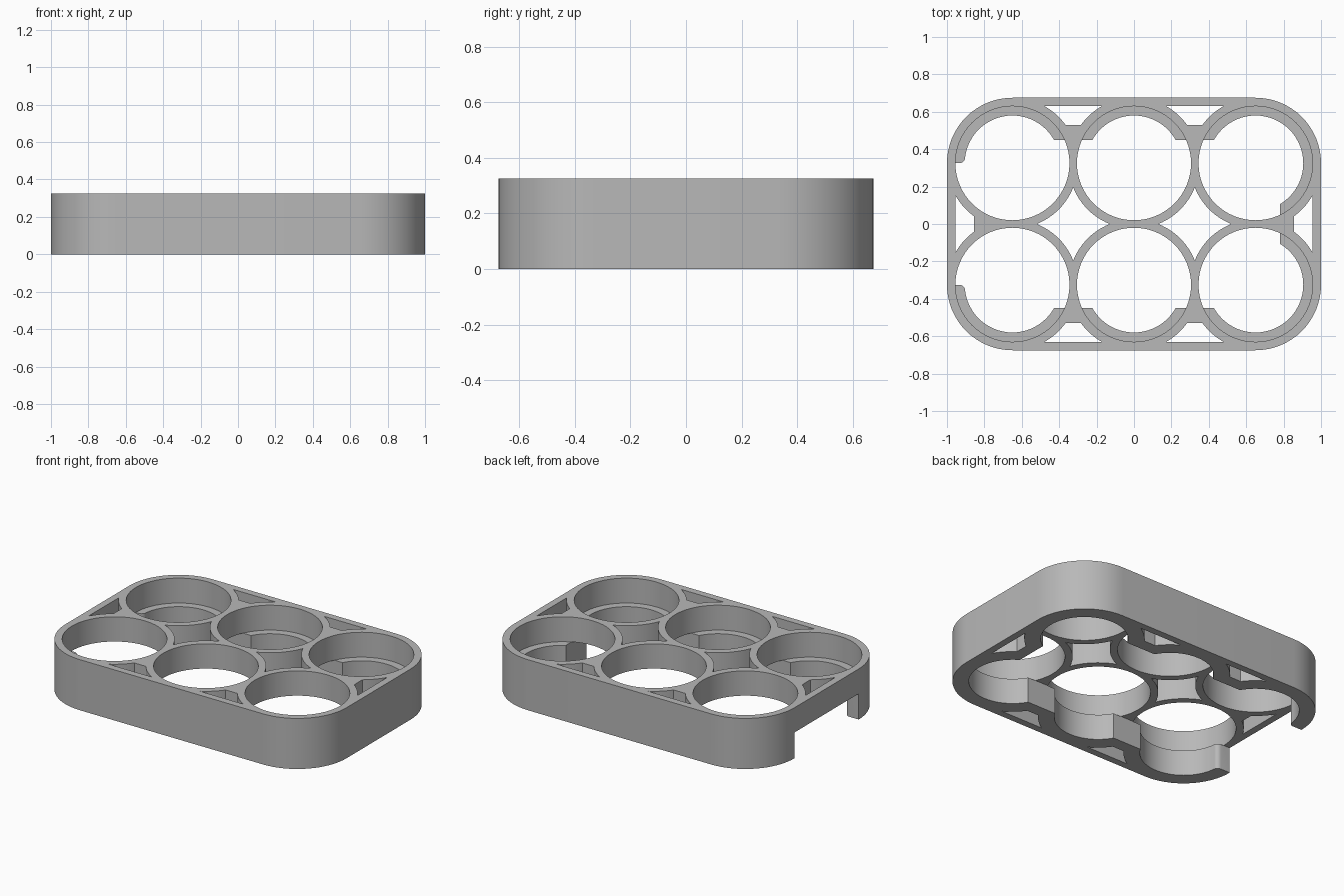
import bpy
import bmesh
from math import acos, asin, cos, degrees, radians, sin

cube = bpy.data.objects.get("Cube")
if cube:
    bpy.data.objects.remove(cube, do_unlink=True)

HEIGHT, LEDGE = 0.325, 0.165      # full height, height of the inner ledge
PITCH, ROW = 0.65, 0.325          # cell centres
OUTER, HOLE, LIP = 0.35, 0.305, 0.255
BELOW, ABOVE = -0.1, 0.5          # cutter overshoot


def arc(cx, cy, r, start, end, steps=12):
    """Points along an arc, angles in degrees."""
    angles = [radians(start + (end - start) * i / steps) for i in range(steps + 1)]
    return [(cx + r * cos(a), cy + r * sin(a)) for a in angles]


def prism(name, points, z0, z1):
    """Extrude a flat outline between two heights."""
    bm = bmesh.new()
    face = bm.faces.new([bm.verts.new((x, y, z0)) for x, y in points])
    new = bmesh.ops.extrude_face_region(bm, geom=[face])["geom"]
    top = [v for v in new if isinstance(v, bmesh.types.BMVert)]
    bmesh.ops.translate(bm, verts=top, vec=(0, 0, z1 - z0))
    bmesh.ops.remove_doubles(bm, verts=bm.verts, dist=0.0005)
    bmesh.ops.recalc_face_normals(bm, faces=bm.faces)
    mesh = bpy.data.meshes.new(name)
    bm.to_mesh(mesh)
    bm.free()
    obj = bpy.data.objects.new(name, mesh)
    bpy.context.collection.objects.link(obj)
    return obj


def carve(body, points, z0, z1):
    """Cut a prism out of the body and discard the cutter."""
    cutter = prism("cutter", points, z0, z1)
    mod = body.modifiers.new("cut", "BOOLEAN")
    mod.operation, mod.solver, mod.object = "DIFFERENCE", "EXACT", cutter
    bpy.context.view_layer.update()
    graph = bpy.context.evaluated_depsgraph_get()
    mesh = bpy.data.meshes.new_from_object(body.evaluated_get(graph))
    body.modifiers.clear()
    body.data = mesh
    bpy.data.objects.remove(cutter, do_unlink=True)


def mirrored(points, sx, sy):
    return [(x * sx, y * sy) for x, y in points]


def rectangle(x, y):
    return [(-x, -y), (x, -y), (x, y), (-x, y)]


# Rounded slab
outline = (arc(PITCH, ROW, OUTER, 0, 90, 16) + arc(-PITCH, ROW, OUTER, 90, 180, 16)
           + arc(-PITCH, -ROW, OUTER, 180, 270, 16) + arc(PITCH, -ROW, OUTER, 270, 360, 16))
holder = prism("six_cell_holder", outline, 0, HEIGHT)

# Six stepped holes
for cx in (-PITCH, 0, PITCH):
    for cy in (-ROW, ROW):
        carve(holder, arc(cx, cy, HOLE, 0, 360, 64), LEDGE, ABOVE)
        carve(holder, arc(cx, cy, LIP, 0, 360, 64), BELOW, ABOVE)

# Open room under the rings
carve(holder, rectangle(0.78, 0.45), BELOW, LEDGE + 0.001)

# Outlet in one end, with rounded ledge tips
tip = [(-1.1, 0.325)] + arc(-0.933, 0.355, 0.03, -90, 0, 6) + [(-0.6, 0.355)]
carve(holder, tip + mirrored(tip, 1, -1)[::-1], BELOW, LEDGE + 0.001)

# Vents between the rings and the outer wall
wide = degrees(asin(HOLE / OUTER))
narrow = degrees(asin(0.205 / OUTER))
long_vent = (arc(-PITCH, ROW, OUTER, wide, narrow)
             + arc(0, ROW, OUTER, 180 - narrow, 180 - wide))
end_wide = degrees(acos(HOLE / OUTER))
end_narrow = degrees(acos(0.205 / OUTER))
end_vent = (arc(PITCH, ROW, OUTER, -end_wide, -end_narrow)
            + arc(PITCH, -ROW, OUTER, end_narrow, end_wide))

# Four-pointed gaps where four rings meet
near = degrees(asin(ROW / OUTER))
far = 90 - near
star = (arc(-PITCH, ROW, OUTER, -near, -far) + arc(0, ROW, OUTER, 180 + far, 180 + near)
        + arc(0, -ROW, OUTER, 180 - near, 180 - far) + arc(-PITCH, -ROW, OUTER, far, near))

for sx in (1, -1):
    carve(holder, mirrored(end_vent, sx, 1), BELOW, ABOVE)
    carve(holder, mirrored(star, sx, 1), BELOW, ABOVE)
    for sy in (1, -1):
        carve(holder, mirrored(long_vent, sx, sy), BELOW, ABOVE)

# Plain grey plastic
grey = bpy.data.materials.new("grey_plastic")
grey.use_nodes = True
colour = (0.48, 0.48, 0.48, 1)
grey.diffuse_color = colour
grey.node_tree.nodes["Principled BSDF"].inputs["Base Color"].default_value = colour
holder.data.materials.clear()
holder.data.materials.append(grey)
for poly in holder.data.polygons:
    poly.material_index = 0

bpy.ops.object.select_all(action="DESELECT")
holder.select_set(True)
bpy.context.view_layer.objects.active = holder
bpy.ops.object.shade_smooth_by_angle(angle=radians(25))
